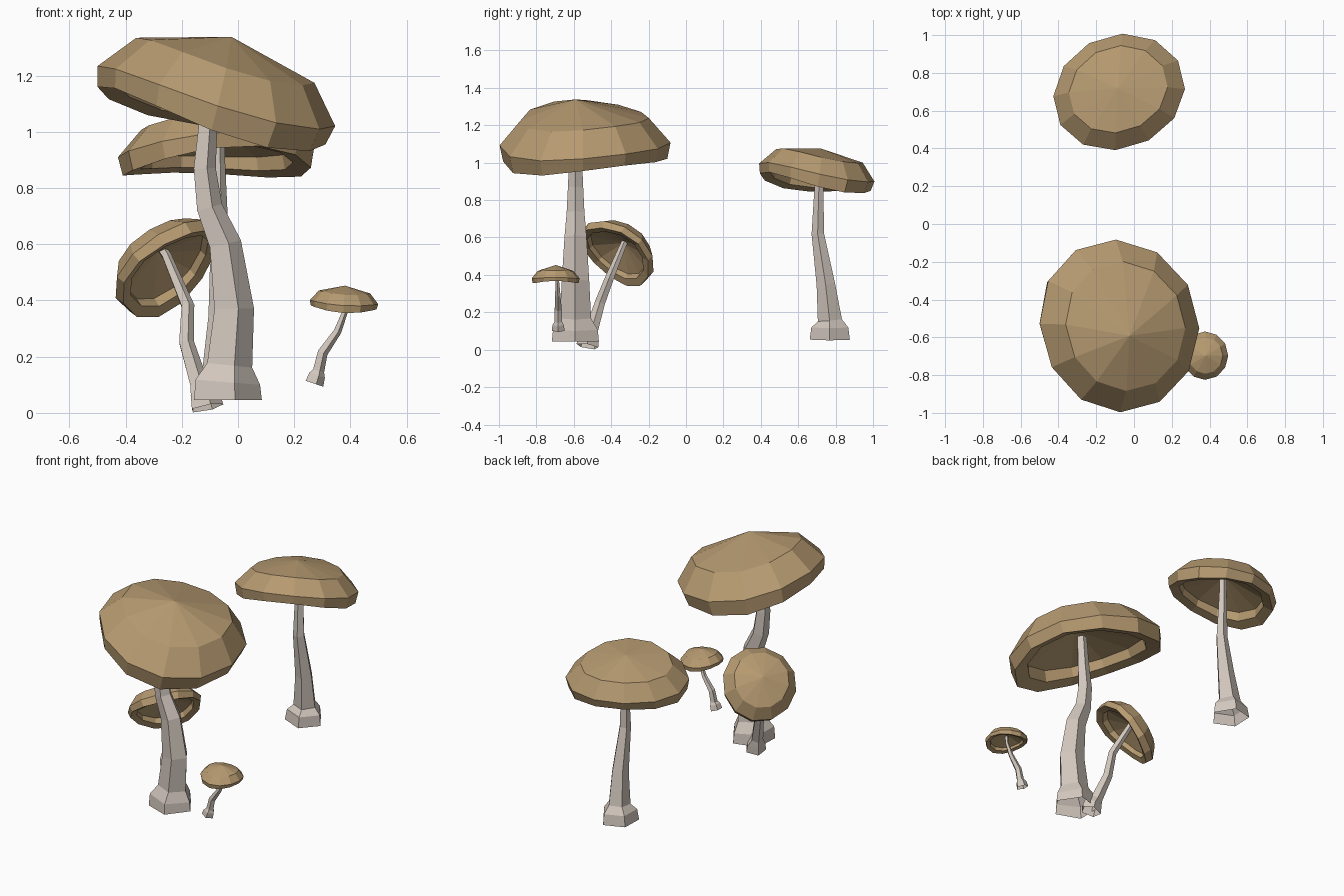
import bpy, bmesh
from math import sin, cos, pi, radians
from mathutils import Vector, Matrix

if "Cube" in bpy.data.objects:
    bpy.data.objects.remove(bpy.data.objects["Cube"])

Z = Vector((0, 0, 1))


def material(name, rgb):
    m = bpy.data.materials.new(name)
    m.diffuse_color = (*rgb, 1)
    m.use_nodes = True
    m.node_tree.nodes["Principled BSDF"].inputs["Base Color"].default_value = m.diffuse_color
    return m


CAP = material("cap_tan", (0.47, 0.325, 0.165))
STEM = material("stem_pale", (0.64, 0.57, 0.51))


def finish(name, bm, mat):
    bmesh.ops.recalc_face_normals(bm, faces=bm.faces)
    mesh = bpy.data.meshes.new(name)
    bm.to_mesh(mesh)
    bm.free()
    mesh.materials.append(mat)
    bpy.context.collection.objects.link(bpy.data.objects.new(name, mesh))


def bridge(bm, a, b):
    n = len(a)
    for i in range(n):
        j = (i + 1) % n
        bm.faces.new((a[i], a[j], b[j], b[i]))


def fan(bm, ring, tip):
    for i in range(len(ring)):
        bm.faces.new((ring[i], ring[(i + 1) % len(ring)], tip))


# Stem: open five-sided tube swept along points (x, y, z, radius)
def stem(name, path):
    bm = bmesh.new()
    pts = [Vector(p[:3]) for p in path]
    rings = []
    for k, p in enumerate(pts):
        tangent = pts[min(k + 1, len(pts) - 1)] - pts[max(k - 1, 0)]
        q = Z.rotation_difference(tangent)
        r = path[k][3]
        angles = [radians(-2) + i * 2 * pi / 5 for i in range(5)]
        rings.append([bm.verts.new(p + q @ Vector((r * cos(a), r * sin(a), 0)))
                      for a in angles])
    for a, b in zip(rings, rings[1:]):
        bridge(bm, a, b)
    finish(name, bm, STEM)


# Cap: twelve-sided oval dome with a rim band, a lip and a hollow stepped
# underside; the rim sags towards the ends of the long (local y) axis
def cap(name, centre, normal, rx, ry, turn=0, dome=0.47, mid=0.29, apex=(0, 0)):
    bm = bmesh.new()
    n = Vector(normal).normalized()
    m = Matrix.Translation(centre) @ Z.rotation_difference(n).to_matrix().to_4x4()
    spin = Matrix.Rotation(radians(turn), 4, 'Z')
    R = (rx + ry) / 2
    # radius factor, height, sag
    profile = [(0.75, mid, 0.08), (1, 0, 0.1), (0.96, -0.15, 0.16),
               (0.78, -0.12, 0.12), (0.76, 0.0, 0.08)]
    rings = []
    for r, h, sag in profile:
        ring = []
        for i in range(12):
            a = i * pi / 6 - radians(turn)
            p = Vector((rx * r * cos(a), ry * r * sin(a), (h - sag * sin(a) ** 2) * R))
            ring.append(bm.verts.new(m @ spin @ p))
        rings.append(ring)
    for a, b in zip(rings, rings[1:]):
        bridge(bm, a, b)
    fan(bm, rings[0], bm.verts.new(m @ Vector((*apex, dome * R))))
    fan(bm, rings[-1], bm.verts.new(m @ Vector((*apex, 0.22 * R))))
    finish(name, bm, CAP)


# Large front mushroom
stem("large_stem", [(-.047, -.59, .045, .132), (-.047, -.59, .11, .126),
                    (-.037, -.59, .17, .088), (-.02, -.59, .37, .077),
                    (-.05, -.59, .6, .062), (-.105, -.59, .73, .05),
                    (-.122, -.59, .87, .043), (-.11, -.59, 1.02, .036),
                    (-.1, -.59, 1.2, .03)])
cap("large_cap", (-.075, -.54, 1.135), (.245, -.01, .97), .43, .463, 25,
    apex=(0, -.05))

# Rear mushroom
stem("rear_stem", [(-.075, .77, .055, .113), (-.072, .77, .12, .104),
                   (-.07, .77, .158, .068), (-.062, .748, .35, .052),
                   (-.068, .705, .62, .035), (-.07, .712, .9, .024),
                   (-.07, .715, 1.0, .024)])
cap("rear_cap", (-.08, .70, .952), (-.05, .16, 1), .305, .356, -68, .38, .27)

# Leaning mushroom at the foot of the large one
stem("leaning_stem", [(-.113, -.527, .018, .062), (-.122, -.519, .062, .056),
                      (-.14, -.505, .1, .036), (-.185, -.46, .25, .029),
                      (-.18, -.41, .38, .025), (-.255, -.335, .56, .018),
                      (-.275, -.32, .59, .018)])
cap("leaning_cap", (-.262, -.358, .537), (-.56, .476, .68), .215, .225, 30)

# Small side mushroom
stem("small_stem", [(.269, -.683, .105, .036), (.279, -.683, .135, .032),
                    (.285, -.683, .15, .022), (.3, -.683, .215, .02),
                    (.353, -.685, .29, .015), (.38, -.688, .36, .011),
                    (.383, -.69, .405, .011)])
cap("small_cap", (.377, -.697, .394), (.06, 0, 1), .122, .128)
